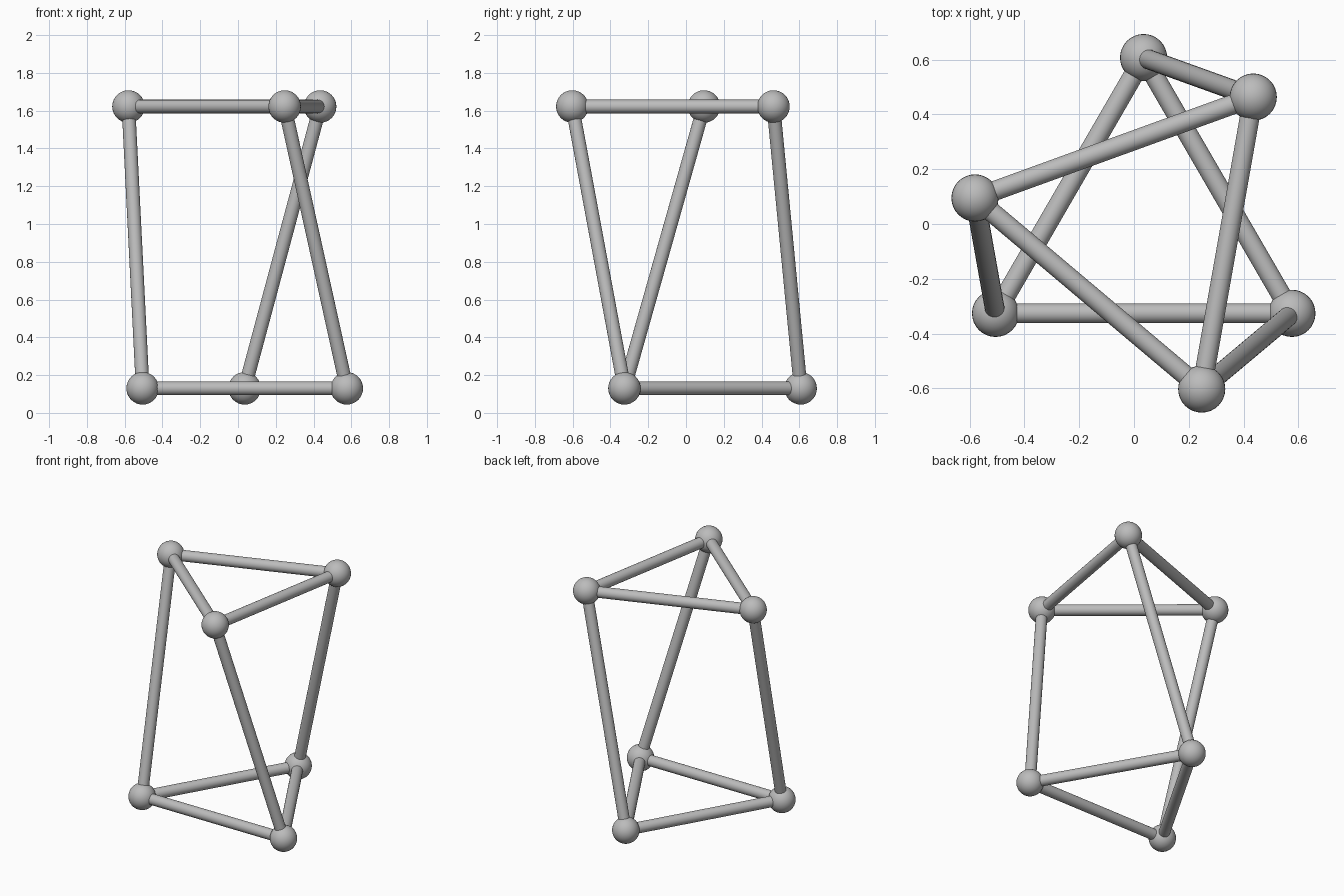
import bpy
from mathutils import Vector

if "Cube" in bpy.data.objects:
    bpy.data.objects.remove(bpy.data.objects["Cube"], do_unlink=True)

BALL_RADIUS = 0.086
ROD_RADIUS = 0.036

# Single grey material
grey = bpy.data.materials.new("plain_grey")
grey.use_nodes = True
colour = (0.5, 0.5, 0.5, 1)
grey.diffuse_color = colour
grey.node_tree.nodes["Principled BSDF"].inputs["Base Color"].default_value = colour


def finish(name):
    obj = bpy.context.object
    obj.name = name
    obj.data.materials.append(grey)
    bpy.ops.object.shade_smooth_by_angle()


def ball(name, centre):
    bpy.ops.mesh.primitive_uv_sphere_add(
        segments=32, ring_count=16, radius=BALL_RADIUS, location=centre)
    finish(name)


def rod(name, start, end):
    span = end - start
    bpy.ops.mesh.primitive_cylinder_add(
        vertices=32, radius=ROD_RADIUS, depth=span.length,
        location=(start + end) / 2,
        rotation=span.to_track_quat("Z", "Y").to_euler())
    finish(name)


# Joint centres, each upper joint paired with the lower one beneath its strut
lower = [Vector((x, y, 0.13)) for x, y in
         [(-0.505, -0.326), (0.576, -0.326), (0.035, 0.607)]]
upper = [Vector((x, y, 1.622)) for x, y in
         [(-0.58, 0.095), (0.247, -0.602), (0.435, 0.463)]]

# Balls and rods of the two triangles
for level, joints in (("lower", lower), ("upper", upper)):
    for i, joint in enumerate(joints):
        ball(f"{level}_joint_{i + 1}", joint)
        rod(f"{level}_rod_{i + 1}", joint, joints[(i + 1) % len(joints)])

# Slanted struts joining the triangles
for i, (low, high) in enumerate(zip(lower, upper)):
    rod(f"strut_{i + 1}", low, high)
